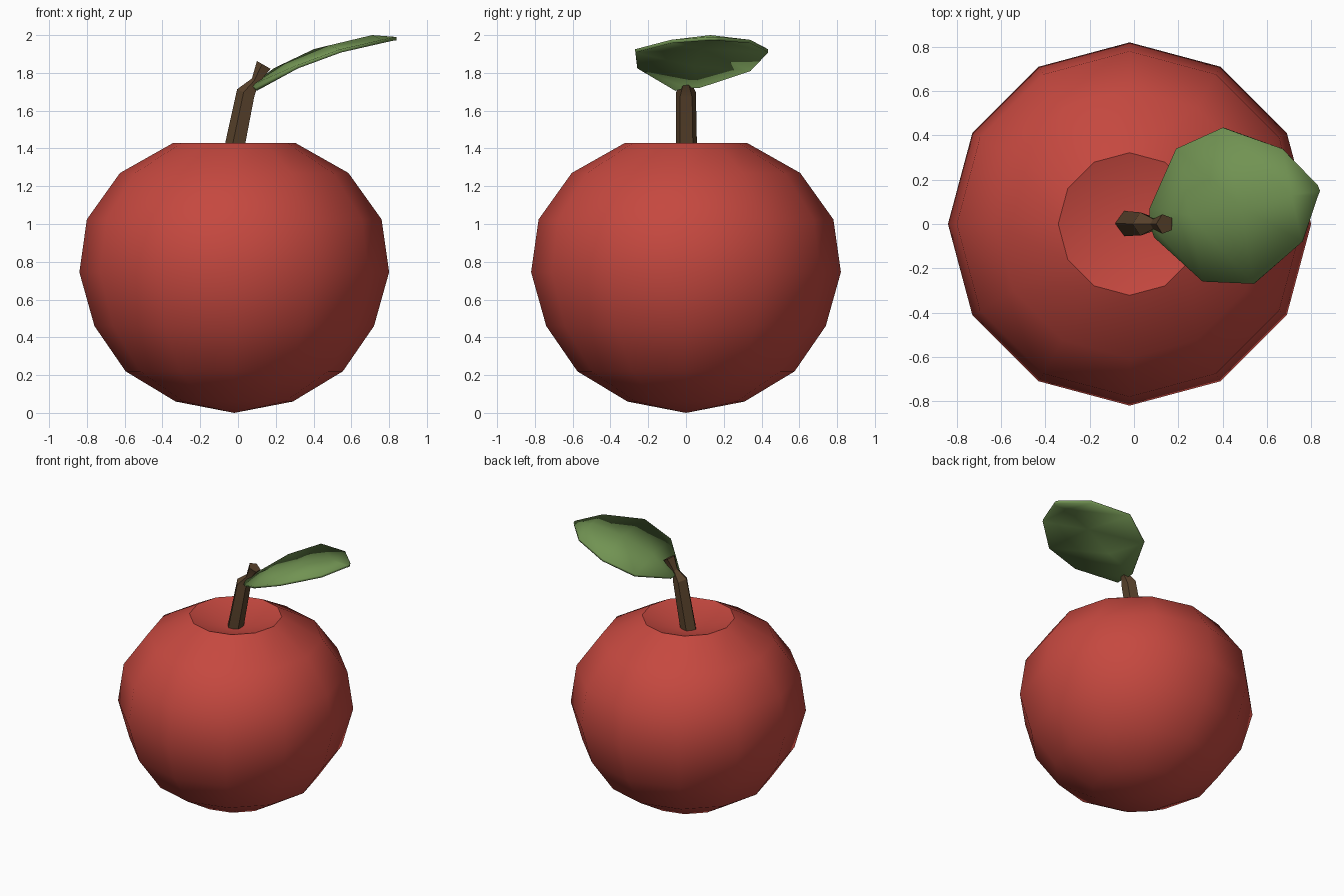
import bpy, bmesh
from math import cos, sin, pi, radians
from mathutils import Vector

if "Cube" in bpy.data.objects:
    bpy.data.objects.remove(bpy.data.objects["Cube"])


def make(name, verts, faces, color, angle):
    me = bpy.data.meshes.new(name)
    me.from_pydata(verts, [], faces)
    bm = bmesh.new()
    bm.from_mesh(me)
    bmesh.ops.recalc_face_normals(bm, faces=bm.faces)
    bm.to_mesh(me)
    bm.free()
    ob = bpy.data.objects.new(name, me)
    bpy.context.collection.objects.link(ob)
    mat = bpy.data.materials.new(name + "_color")
    mat.diffuse_color = (*color, 1)
    mat.use_nodes = True
    mat.node_tree.nodes["Principled BSDF"].inputs["Base Color"].default_value = mat.diffuse_color
    me.materials.append(mat)
    bpy.context.view_layer.objects.active = ob
    ob.select_set(True)
    bpy.ops.object.shade_smooth_by_angle(angle=radians(angle))
    ob.select_set(False)
    return ob


def ring_faces(rings, n):
    return [(r * n + i, r * n + (i + 1) % n, (r + 1) * n + (i + 1) % n, (r + 1) * n + i)
            for r in range(rings - 1) for i in range(n)]


# Fruit: twelve-sided lathe with a dimple on top
N = 12
profile = [(0.31, 0.06), (0.575, 0.22), (0.74, 0.46), (0.82, 0.745),
           (0.78, 1.025), (0.605, 1.27), (0.322, 1.43)]
cx = -0.02
verts = [(cx + r * cos(2 * pi * i / N), r * sin(2 * pi * i / N), z)
         for r, z in profile for i in range(N)]
faces = ring_faces(len(profile), N)
low, high = len(verts), len(verts) + 1
top = (len(profile) - 1) * N
verts += [(cx, 0, 0), (cx, 0, 1.33)]
for i in range(N):
    j = (i + 1) % N
    faces += [(low, j, i), (high, top + i, top + j)]
make("apple_body", verts, faces, (0.56, 0.065, 0.05), 40)

# Stem: bent five-sided tube, pinched below its flared tip
path = [((-0.035, 0.003, 1.30), 0.06, 8), ((0.045, 0, 1.69), 0.055, 25),
        ((0.092, 0, 1.755), 0.024, 40), ((0.14, 0, 1.84), 0.046, 30)]
S = 5
verts = []
for c, r, tilt in path:
    t = radians(tilt)
    side = Vector((cos(t), 0, -sin(t)))
    for i in range(S):
        a = 2 * pi * i / S + pi
        verts.append(Vector(c) + side * r * cos(a) + Vector((0, r * sin(a), 0)))
faces = ring_faces(len(path), S)
faces += [tuple(range(S)), tuple(range(len(verts) - S, len(verts)))]
make("stem", verts, faces, (0.10, 0.055, 0.025), 30)

# Leaf: rows of left edge, midrib and right edge points, then thickened
rows = [((0.07, 0.07, 1.735), (0.07, 0.0, 1.735), (0.09, -0.06, 1.72)),
        ((0.19, 0.34, 1.825), (0.25, 0.04, 1.85), (0.31, -0.26, 1.84)),
        ((0.40, 0.435, 1.925), (0.48, 0.08, 1.945), (0.54, -0.27, 1.925)),
        ((0.67, 0.34, 1.975), (0.71, 0.13, 2.0), (0.76, -0.08, 1.975)),
        ((0.83, 0.175, 1.99), (0.84, 0.15, 1.99), (0.83, 0.125, 1.99))]
verts = [p for row in rows for p in row]
faces = [(r * 3 + k, r * 3 + 3 + k, r * 3 + 4 + k, r * 3 + 1 + k)
         for r in range(len(rows) - 1) for k in range(2)]
leaf = make("leaf", verts, faces, (0.165, 0.29, 0.085), 40)
if leaf.data.polygons[0].normal.z < 0:
    leaf.data.flip_normals()
mod = leaf.modifiers.new("thickness", "SOLIDIFY")
mod.thickness = 0.018
mod.offset = -1
